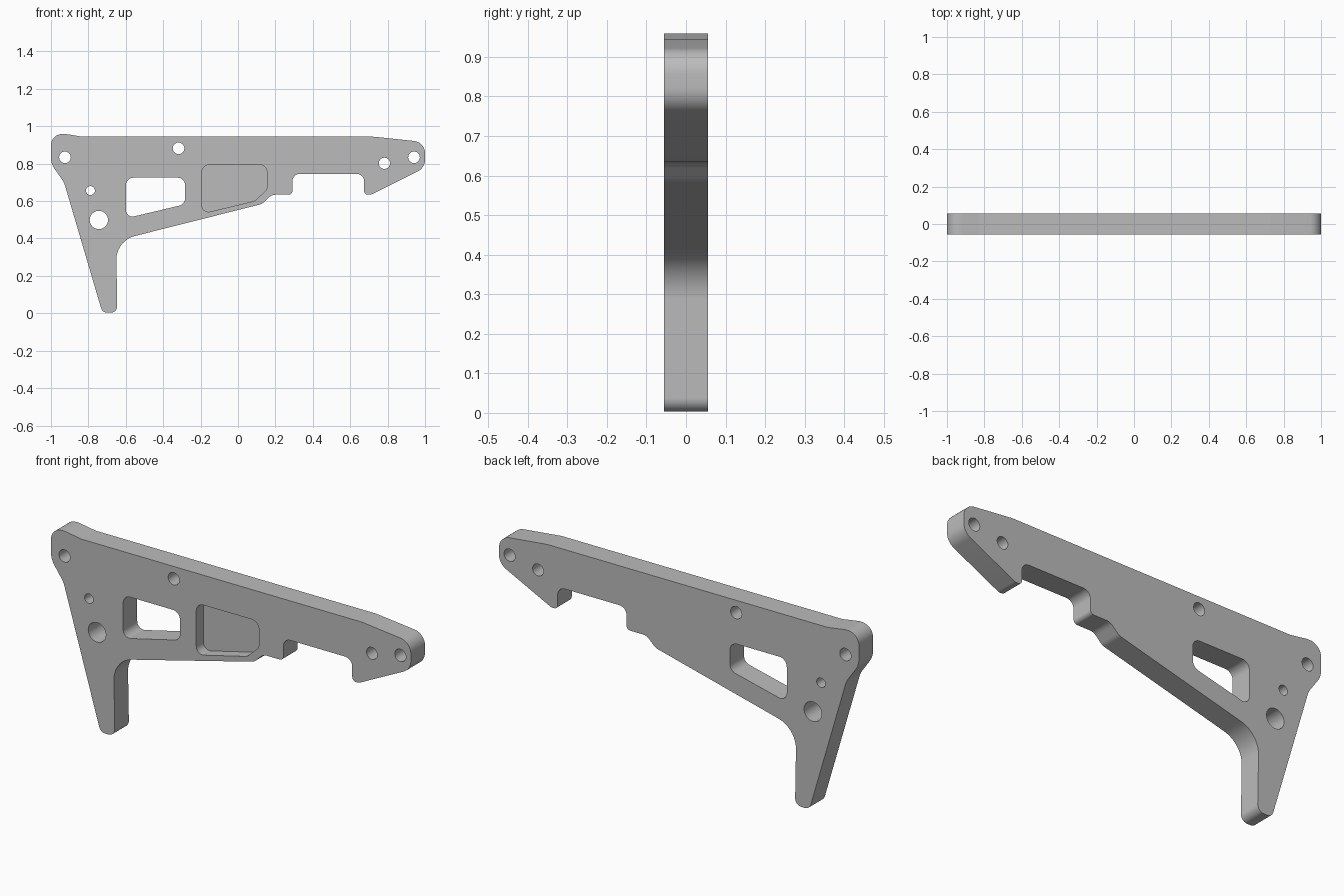
import bpy, bmesh, math
from mathutils import Vector

if "Cube" in bpy.data.objects:
    bpy.data.objects.remove(bpy.data.objects["Cube"])

HALF = 0.056  # half of the plate thickness


def rounded(corners, steps=10):
    """Turn (x, z, radius) corners into a filleted closed outline."""
    pts = []
    n = len(corners)
    for i, (x, z, r) in enumerate(corners):
        p = Vector((x, z))
        if r == 0:
            pts.append(p)
            continue
        a = (Vector(corners[i - 1][:2]) - p).normalized()
        b = (Vector(corners[(i + 1) % n][:2]) - p).normalized()
        half = a.angle(b) / 2
        centre = p + (a + b).normalized() * (r / math.sin(half))
        start = p + a * (r / math.tan(half)) - centre
        sweep = math.pi - 2 * half
        if start.x * b.y - start.y * b.x < 0:
            sweep = -sweep
        # the arc turns from the incoming side towards the outgoing side
        end = p + b * (r / math.tan(half)) - centre
        if start.x * end.y - start.y * end.x < 0:
            sweep = -abs(sweep)
        else:
            sweep = abs(sweep)
        count = max(2, math.ceil(steps * abs(sweep) / (math.pi / 2)))
        for k in range(count + 1):
            t = sweep * k / count
            c, s = math.cos(t), math.sin(t)
            pts.append(centre + Vector((start.x * c - start.y * s,
                                        start.x * s + start.y * c)))
    return pts


def circle(x, z, r, n=32):
    return [Vector((x + r * math.cos(2 * math.pi * k / n),
                    z + r * math.sin(2 * math.pi * k / n))) for k in range(n)]


def prism(name, outlines, y0, y1):
    """Extrude closed outlines from y0 to y1 into one object."""
    bm = bmesh.new()
    for pts in outlines:
        face = bm.faces.new([bm.verts.new((p.x, y0, p.y)) for p in pts])
        ext = bmesh.ops.extrude_face_region(bm, geom=[face], use_keep_orig=True)
        bmesh.ops.translate(bm, vec=(0, y1 - y0, 0),
                            verts=[v for v in ext["geom"] if isinstance(v, bmesh.types.BMVert)])
    bmesh.ops.recalc_face_normals(bm, faces=bm.faces)
    mesh = bpy.data.meshes.new(name)
    bm.to_mesh(mesh)
    bm.free()
    obj = bpy.data.objects.new(name, mesh)
    bpy.context.collection.objects.link(obj)
    return obj


# Plate outline, clockwise from the top left corner
plate = prism("bracket_plate", [rounded([
    (-1.0, 0.952, 0.06), (-0.93, 0.96, 0.10), (-0.83, 0.944, 0.10),
    (0.73, 0.944, 0.10), (1.0, 0.915, 0.065), (1.0, 0.778, 0.07),
    (0.71, 0.634, 0.03), (0.674, 0.634, 0.02), (0.674, 0.746, 0.04),
    (0.291, 0.746, 0.04), (0.291, 0.634, 0.02), (0.18, 0.634, 0.05),
    (0.13, 0.585, 0.05), (-0.652, 0.388, 0.13), (-0.645, 0.003, 0.035),
    (-0.725, 0.003, 0.035), (-0.93, 0.70, 0.10), (-1.0, 0.80, 0.10),
])], -HALF, HALF)

# Round bolt holes and the window, all cut right through
holes = [circle(x, z, r) for x, z, r in (
    (-0.925, 0.834, 0.031), (-0.318, 0.882, 0.031), (-0.789, 0.656, 0.024),
    (-0.744, 0.499, 0.049), (0.783, 0.802, 0.030), (0.941, 0.834, 0.031))]
window = rounded([(-0.599, 0.725, 0.04), (-0.283, 0.725, 0.04),
                  (-0.283, 0.583, 0.04), (-0.599, 0.508, 0.035)])
through_cutter = prism("through_cutter", holes + [window], -0.2, 0.2)

# Blind pocket in the front face
pocket_cutter = prism("pocket_cutter", [rounded([
    (-0.193, 0.794, 0.04), (0.155, 0.794, 0.04), (0.155, 0.663, 0.03),
    (0.09, 0.601, 0.05), (-0.193, 0.533, 0.035)])], -0.2, 0.0)

for cutter in (through_cutter, pocket_cutter):
    mod = plate.modifiers.new(cutter.name, "BOOLEAN")
    mod.operation = "DIFFERENCE"
    mod.solver = "EXACT"
    mod.object = cutter
    cutter.hide_render = True

bpy.context.view_layer.objects.active = plate
plate.select_set(True)
for mod in list(plate.modifiers):
    bpy.ops.object.modifier_apply(modifier=mod.name)
for cutter in (through_cutter, pocket_cutter):
    bpy.data.objects.remove(cutter, do_unlink=True)
bpy.ops.object.shade_smooth_by_angle(angle=math.radians(30))

# Bare metal grey
grey = bpy.data.materials.new("metal_grey")
grey.diffuse_color = (0.5, 0.5, 0.5, 1)
grey.use_nodes = True
grey.node_tree.nodes["Principled BSDF"].inputs["Base Color"].default_value = grey.diffuse_color
plate.data.materials.clear()
plate.data.materials.append(grey)
